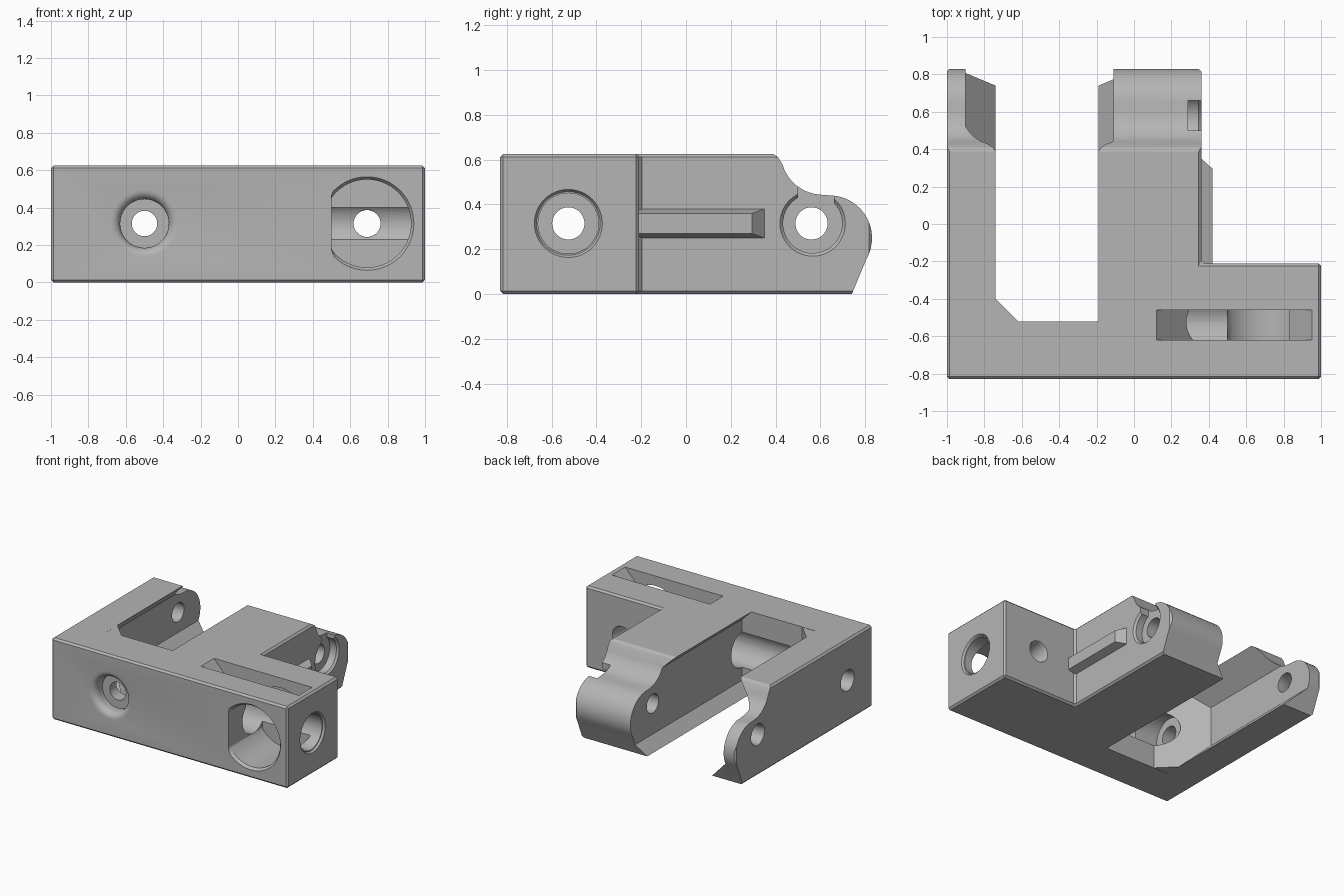
import bpy, bmesh
from math import sin, cos, pi, radians
from mathutils import Vector

old = bpy.data.objects.get("Cube")
if old:
    bpy.data.objects.remove(old, do_unlink=True)

grey = bpy.data.materials.new("matte grey")
grey.use_nodes = True
tone = (0.46, 0.46, 0.46, 1)
grey.diffuse_color = tone
grey.node_tree.nodes["Principled BSDF"].inputs["Base Color"].default_value = tone


def loft(name, rings):
    """Closed solid through a list of equal-length point loops."""
    bm = bmesh.new()
    loops = [[bm.verts.new(p) for p in ring] for ring in rings]
    n = len(loops[0])
    for a, b in zip(loops, loops[1:]):
        for i in range(n):
            j = (i + 1) % n
            bm.faces.new((a[i], a[j], b[j], b[i]))
    bm.faces.new(loops[0])
    bm.faces.new(loops[-1])
    bmesh.ops.recalc_face_normals(bm, faces=bm.faces)
    mesh = bpy.data.meshes.new(name)
    bm.to_mesh(mesh)
    bm.free()
    mesh.materials.append(grey)
    obj = bpy.data.objects.new(name, mesh)
    bpy.context.collection.objects.link(obj)
    return obj


def place(axis, t, u, v):
    return {"x": (t, u, v), "y": (u, t, v), "z": (u, v, t)}[axis]


def prism(name, axis, t0, t1, pts):
    return loft(name, [[place(axis, t, u, v) for u, v in pts] for t in (t0, t1)])


def turned(name, axis, cu, cv, stations, flat=-9, n=48):
    """Round solid along an axis; flat clips the low side of the circle."""
    return loft(name, [[place(axis, t, max(flat, cu + r * cos(2 * pi * i / n)),
                              cv + r * sin(2 * pi * i / n)) for i in range(n)]
                       for t, r in stations])


def combine(tool, operation="DIFFERENCE"):
    bpy.context.view_layer.objects.active = body
    mod = body.modifiers.new("cut", "BOOLEAN")
    mod.operation, mod.solver, mod.object = operation, "EXACT", tool
    bpy.ops.object.modifier_apply(modifier=mod.name)
    bpy.data.objects.remove(tool, do_unlink=True)


H = 0.625
AXIS_Z = 0.315
SCREW_Y = -0.525
HINGE_Y = 0.56

# Main body: bar, side block and two arms as one chamfered outline
body = prism("bracket_body", "z", 0, H, [
    (-1, -0.83), (1, -0.83), (1, -0.21), (0.36, -0.21), (0.36, 0.83), (-1, 0.83)])
bpy.context.view_layer.objects.active = body
bev = body.modifiers.new("edge", "BEVEL")
bev.width, bev.segments = 0.014, 1
bpy.ops.object.modifier_apply(modifier=bev.name)

# Rounded hinge ends of the arms
tail = [(0.385, 0.8), (0.385, 0.627), (0.41, 0.612)]
tail += [(0.61 + 0.187 * cos(radians(a)), 0.63 + 0.187 * sin(radians(a)))
         for a in range(196, 271, 9)]
tail += [(0.64 + 0.19 * cos(radians(a)), 0.25 + 0.19 * sin(radians(a)))
         for a in range(90, -31, -8)]
tail += [(0.74, 0), (0.74, -0.1), (1, -0.1), (1, 0.8)]
combine(prism("tail_cutter", "x", -1.2, 1.2, tail))

# Gap between the arms, with sloped channels in both inner walls
combine(prism("gap_cutter", "y", -0.52, 1, [
    (-0.74, -0.1), (-0.74, 0), (-0.9, 0.16), (-0.9, H - 0.16), (-0.74, H),
    (-0.74, 0.8), (-0.19, 0.8), (-0.19, H), (-0.11, H - 0.08),
    (-0.11, 0.08), (-0.19, 0), (-0.19, -0.1)]))
combine(prism("corner_web", "z", 0.002, H - 0.002, [
    (-0.95, -0.19), (-0.95, -0.6), (-0.54, -0.6)]), "UNION")

# Spring bore along the bar, and its screw hole
combine(turned("bore_cutter", "x", SCREW_Y, AXIS_Z,
               [(-0.76, 0.135), (0.985, 0.135), (0.985, 0.142), (1.02, 0.165)]))
combine(turned("screw_cutter", "x", SCREW_Y, AXIS_Z,
               [(-1.02, 0.09), (-0.98, 0.072), (-0.5, 0.072)]))

# Hinge hole, with a nut pocket open at the top
combine(turned("hinge_cutter", "x", HINGE_Y, AXIS_Z,
               [(-1.02, 0.09), (-0.98, 0.072), (0.5, 0.072)]))
combine(turned("pocket_cutter", "x", HINGE_Y + 0.005, AXIS_Z,
               [(0.29, 0.132), (0.345, 0.132), (0.375, 0.16)]))
combine(prism("pocket_slot", "x", 0.29, 0.5, [
    (0.5, 0.36), (0.66, 0.36), (0.66, 0.6), (0.5, 0.6)]))

# Front countersink with a softly rounded rim
rim = [(-0.83 + 0.05 * (1 - cos(radians(a))), 0.18 - 0.05 * sin(radians(a)))
       for a in range(0, 91, 15)]
combine(turned("countersink", "y", -0.5, AXIS_Z,
               [(-0.86, 0.18)] + rim + [(-0.74, 0.13), (-0.74, 0.068), (-0.4, 0.068)]))

# Flat-sided front cavity with a rear through hole
combine(turned("cavity_cutter", "y", 0.69, AXIS_Z,
               [(-0.85, 0.265), (-0.81, 0.235), (-0.42, 0.235)], flat=0.5, n=72))
combine(turned("rear_hole", "y", 0.69, AXIS_Z,
               [(-0.5, 0.085), (-0.4, 0.072), (-0.23, 0.072), (-0.19, 0.09)]))

# Sloped slot in the top of the bar
combine(prism("top_slot", "y", -0.62, -0.46, [
    (0.11, H + 0.01), (0.4, 0.32), (0.83, 0.32), (0.83, 0.5), (0.96, H + 0.01)]))

# Side rail with a sloped end
rail = loft("side_rail", [
    [(0.34, -0.23, 0.25), (0.34, 0.35, 0.25), (0.34, 0.35, 0.38), (0.34, -0.23, 0.38)],
    [(0.36, -0.23, 0.25), (0.36, 0.35, 0.25), (0.36, 0.35, 0.38), (0.36, -0.23, 0.38)],
    [(0.42, -0.23, 0.27), (0.42, 0.295, 0.27), (0.42, 0.295, 0.36), (0.42, -0.23, 0.36)]])
combine(rail, "UNION")

# Smooth curved walls, crisp edges
bpy.ops.object.select_all(action="DESELECT")
body.select_set(True)
bpy.context.view_layer.objects.active = body
bpy.ops.object.shade_smooth_by_angle(angle=radians(25))
